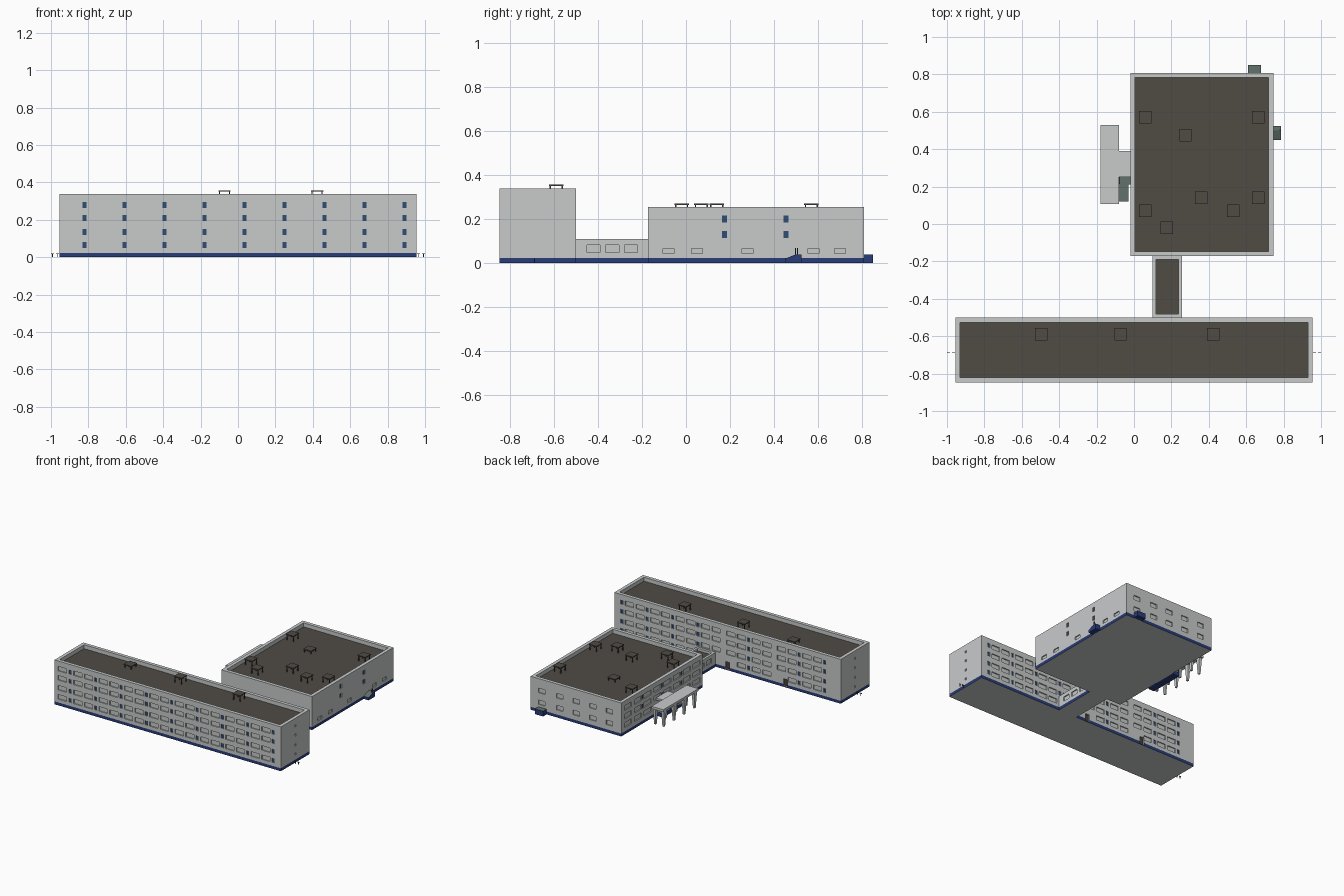
import bpy, bmesh
from mathutils import Vector

if "Cube" in bpy.data.objects:
    bpy.data.objects.remove(bpy.data.objects["Cube"])


def mat(name, r, g, b):
    m = bpy.data.materials.new(name)
    m.diffuse_color = (r, g, b, 1)
    m.use_nodes = True
    m.node_tree.nodes["Principled BSDF"].inputs["Base Color"].default_value = m.diffuse_color
    return m


MATS = [mat("wall_grey", 0.58, 0.595, 0.60), mat("plinth_blue", 0.022, 0.045, 0.19),
        mat("roof_brown", 0.08, 0.072, 0.06), mat("window_blue", 0.028, 0.075, 0.17),
        mat("door_brown", 0.07, 0.05, 0.04), mat("step_green_grey", 0.12, 0.165, 0.145)]
WALL, PLINTH, ROOF, WINDOW, DOOR, STEP = range(6)
PLINTH_TOP = 0.022


def finish(name, bm):
    me = bpy.data.meshes.new(name)
    bm.to_mesh(me)
    bm.free()
    for m in MATS:
        me.materials.append(m)
    ob = bpy.data.objects.new(name, me)
    bpy.context.collection.objects.link(ob)
    return ob


def quad(bm, pts, direction, mi):
    f = bm.faces.new([bm.verts.new(p) for p in pts])
    f.normal_update()
    if f.normal.dot(Vector(direction)) < 0:
        f.normal_flip()
    f.material_index = mi


def facade(bm, axis, pos, sign, u0, u1, h, rects):
    """Wall across a grid of cuts; every rect (u0,u1,z0,z1,depth,mat) is recessed."""
    us = sorted({round(v, 4) for r in rects for v in r[:2]} | {u0, u1})
    zs = sorted({round(v, 4) for r in rects for v in r[2:4]} | {0, PLINTH_TOP, h})

    def pt(u, z, d):
        w = pos - sign * d
        return (w, u, z) if axis == 0 else (u, w, z)

    def cell(i, j):
        if not (0 <= i < len(us) - 1 and 0 <= j < len(zs) - 1):
            return 0, WALL
        u, z = (us[i] + us[i + 1]) / 2, (zs[j] + zs[j + 1]) / 2
        for r in rects:
            if r[0] < u < r[1] and r[2] < z < r[3]:
                return r[4], r[5]
        return 0, PLINTH if z < PLINTH_TOP else WALL

    n = pt(0, 0, -1)
    n = Vector(n) - Vector(pt(0, 0, 0))
    du, dz = Vector(pt(1, 0, 0)) - Vector(pt(0, 0, 0)), Vector((0, 0, 1))
    for i in range(len(us) - 1):
        for j in range(len(zs) - 1):
            a, b, c, e = us[i], us[i + 1], zs[j], zs[j + 1]
            d, m = cell(i, j)
            quad(bm, [pt(a, c, d), pt(b, c, d), pt(b, e, d), pt(a, e, d)], n, m)
            if d > 0:   # reveals around the recess
                for ni, nj, p, q, v in ((i - 1, j, (a, c), (a, e), du), (i + 1, j, (b, c), (b, e), -du),
                                        (i, j - 1, (a, c), (b, c), dz), (i, j + 1, (a, e), (b, e), -dz)):
                    d2 = cell(ni, nj)[0]
                    if d2 < d:
                        quad(bm, [pt(*p, d2), pt(*q, d2), pt(*q, d), pt(*p, d)], v, WALL)


def block(name, x0, x1, y0, y1, h, front=(), back=(), left=(), right=(), rim=0.026, drop=0.03):
    """Building volume: four facades, parapet, sunken roof deck, underside."""
    bm = bmesh.new()
    facade(bm, 1, y0, -1, x0, x1, h, front)
    facade(bm, 1, y1, 1, x0, x1, h, back)
    facade(bm, 0, x0, -1, y0, y1, h, left)
    facade(bm, 0, x1, 1, y0, y1, h, right)
    out = [(x0, y0), (x1, y0), (x1, y1), (x0, y1)]
    inn = [(x0 + rim, y0 + rim), (x1 - rim, y0 + rim), (x1 - rim, y1 - rim), (x0 + rim, y1 - rim)]
    cen = Vector(((x0 + x1) / 2, (y0 + y1) / 2, 0))
    for k in range(4):
        a, b, c, d = out[k], out[(k + 1) % 4], inn[(k + 1) % 4], inn[k]
        quad(bm, [(*a, h), (*b, h), (*c, h), (*d, h)], (0, 0, 1), WALL)
        mid = Vector(((c[0] + d[0]) / 2, (c[1] + d[1]) / 2, 0))
        quad(bm, [(*d, h), (*c, h), (*c, h - drop), (*d, h - drop)], cen - mid, WALL)
    quad(bm, [(*p, h - drop) for p in inn], (0, 0, 1), ROOF)
    quad(bm, [(*p, 0) for p in out], (0, 0, -1), WALL)
    return finish(name, bm)


def box(name, x0, x1, y0, y1, z0, z1, side, top=None, foot=1.0):
    """Box with optional top colour; foot < 1 tapers the bottom."""
    bm = bmesh.new()
    bmesh.ops.create_cube(bm, size=1)
    for v in bm.verts:
        k = foot if v.co.z < 0 else 1
        v.co = ((x0 + x1) / 2 + v.co.x * k * (x1 - x0), (y0 + y1) / 2 + v.co.y * k * (y1 - y0),
                (z0 + z1) / 2 + v.co.z * (z1 - z0))
    bm.normal_update()
    for f in bm.faces:
        f.material_index = top if top is not None and f.normal.z > 0.5 else side
    return finish(name, bm)


def win(u, z, w=0.022, h=0.032, m=WINDOW, d=0.006):
    return (u - w / 2, u + w / 2, z - h / 2, z + h / 2, d, m)


def bays(cols, rows, offsets, w=0.07, h=0.034):
    return [win(c + o, z, w, h, WALL, 0.008) for c in cols for z in rows for o in offsets]


# Long four-storey block
rows4 = (0.065, 0.135, 0.21, 0.28)
cols = [-0.82 + 0.2137 * i for i in range(9)]
front = [win(c, z) for c in cols for z in rows4] + bays(cols[:-1], rows4, (0.062, 0.152)) \
    + bays(cols[:1], rows4, (-0.07,))
doors = [win(c, 0.034, 0.035, 0.056, DOOR, 0.01) for c in (-0.49, 0.0)]
back_cols = cols[:2] + cols[3:4] + cols[5:]
back = doors + [win(c, z) for c in back_cols for z in rows4 if not (z < 0.1 and 0.1 < c < 0.26)]
back += [r for r in bays(cols[:-1], rows4, (0.062, 0.152))
         if not (r[2] < 0.1 and any(r[0] < d[1] and r[1] > d[0] for d in doors + [(0.09, 0.27)]))]
ends = [win(-0.67, z, 0.012, 0.016, WALL) for z in rows4]
block("long_block", -0.955, 0.955, -0.847, -0.5, 0.338, front, back, ends, ends)

# Square two-storey block
rows2 = (0.13, 0.20)
side_cols = (0.175, 0.455)
right = [win(c, z) for c in side_cols for z in rows2] \
    + bays((-0.08, 0.05, 0.28, 0.58, 0.70), (0.055,), (0,), 0.05, 0.024)
left_cols = [-0.10 + 0.118 * i for i in range(8)]
left = bays(left_cols, (0.07, 0.135, 0.20), (0,), 0.085, 0.036) \
    + [win(c + 0.059, z) for c in left_cols[1:7:2] for z in rows2]
rear = bays((0.08, 0.22, 0.36, 0.50, 0.65), (0.075, 0.165), (0,), 0.055, 0.034)
block("square_block", -0.02, 0.745, -0.172, 0.808, 0.255, (), rear, left, right)

# Low connecting passage
block("passage", 0.10, 0.257, -0.5, -0.172, 0.11,
      left=bays((-0.42, -0.335, -0.25), (0.065,), (0,), 0.06),
      right=bays((-0.42, -0.335, -0.25), (0.065,), (0,), 0.06), rim=0.018, drop=0.018)


# Roof vents: thin caps on slim legs
def vent(i, x, y, deck, cap):
    r = 0.033
    box(f"vent_cap_{i}", x - r, x + r, y - r, y + r, cap - 0.007, cap, ROOF)
    for sx in (-1, 1):
        for sy in (-1, 1):
            cx, cy = x + sx * 0.027, y + sy * 0.027
            box(f"vent_leg_{i}", cx - .003, cx + .003, cy - .003, cy + .003, deck, cap - 0.007, ROOF)


for i, (x, y) in enumerate([(0.06, 0.57), (0.665, 0.57), (0.275, 0.475), (0.36, 0.14),
                            (0.53, 0.07), (0.665, 0.14), (0.06, 0.07), (0.175, -0.02)]):
    vent(i, x, y, 0.225, 0.25 if i == 2 else 0.27)
for i, x in enumerate((-0.495, -0.072, 0.423)):
    vent(8 + i, x, -0.59, 0.308, 0.335 if i == 0 else 0.357)

# Entrance canopy on tapered legs
box("canopy_roof", -0.18, -0.08, 0.107, 0.53, 0.122, 0.14, WALL)
box("canopy_link", -0.08, -0.02, 0.25, 0.39, 0.118, 0.134, WALL)
for y in (0.135, 0.258, 0.38, 0.503):
    for x in (-0.165, -0.095):
        box("canopy_leg", x - 0.012, x + 0.012, y - 0.016, y + 0.016, 0, 0.122, WALL, foot=0.5)

# Entrance landing with steps and railing
box("landing", -0.08, -0.02, 0.21, 0.39, 0, 0.03, PLINTH, STEP)
for i in range(3):
    box("landing_step", -0.08, -0.03, 0.21 - 0.03 * (i + 1), 0.21 - 0.03 * i, 0, 0.023 - 0.007 * i, PLINTH, STEP)
for y in (0.215, 0.30, 0.385):
    box("landing_post", -0.079, -0.075, y - 0.002, y + 0.002, 0.03, 0.06, ROOF)
box("landing_rail", -0.079, -0.075, 0.213, 0.387, 0.058, 0.062, ROOF)

# Rear porch and side porch with sloped approach
box("rear_porch", 0.61, 0.68, 0.808, 0.85, 0, 0.04, PLINTH, STEP)
bm = bmesh.new()
prof = [(0.45, 0), (0.525, 0), (0.525, 0.04), (0.50, 0.04), (0.45, 0.02)]
f = bm.faces.new([bm.verts.new((0.745, y, z)) for y, z in prof])
ext = bmesh.ops.extrude_face_region(bm, geom=[f])["geom"]
bmesh.ops.translate(bm, vec=(0.042, 0, 0), verts=[v for v in ext if isinstance(v, bmesh.types.BMVert)])
bmesh.ops.recalc_face_normals(bm, faces=bm.faces)
for f in bm.faces:
    f.material_index = STEP if f.normal.z > 0.5 else PLINTH
finish("side_porch", bm)
for y in (0.498, 0.506):
    box("side_porch_post", 0.778, 0.782, y - 0.002, y + 0.002, 0.03, 0.068, ROOF)

# Small low rails outside both end walls
for s in (-1, 1):
    for a, b in ((0.958, 0.974), (0.984, 1.0)):
        x0, x1 = sorted((s * a, s * b))
        box("end_rail", x0, x1, -0.69, -0.686, 0.016, 0.02, ROOF)
        box("end_rail_post", x0 + 0.006, x0 + 0.01, -0.69, -0.686, 0, 0.018, ROOF)
